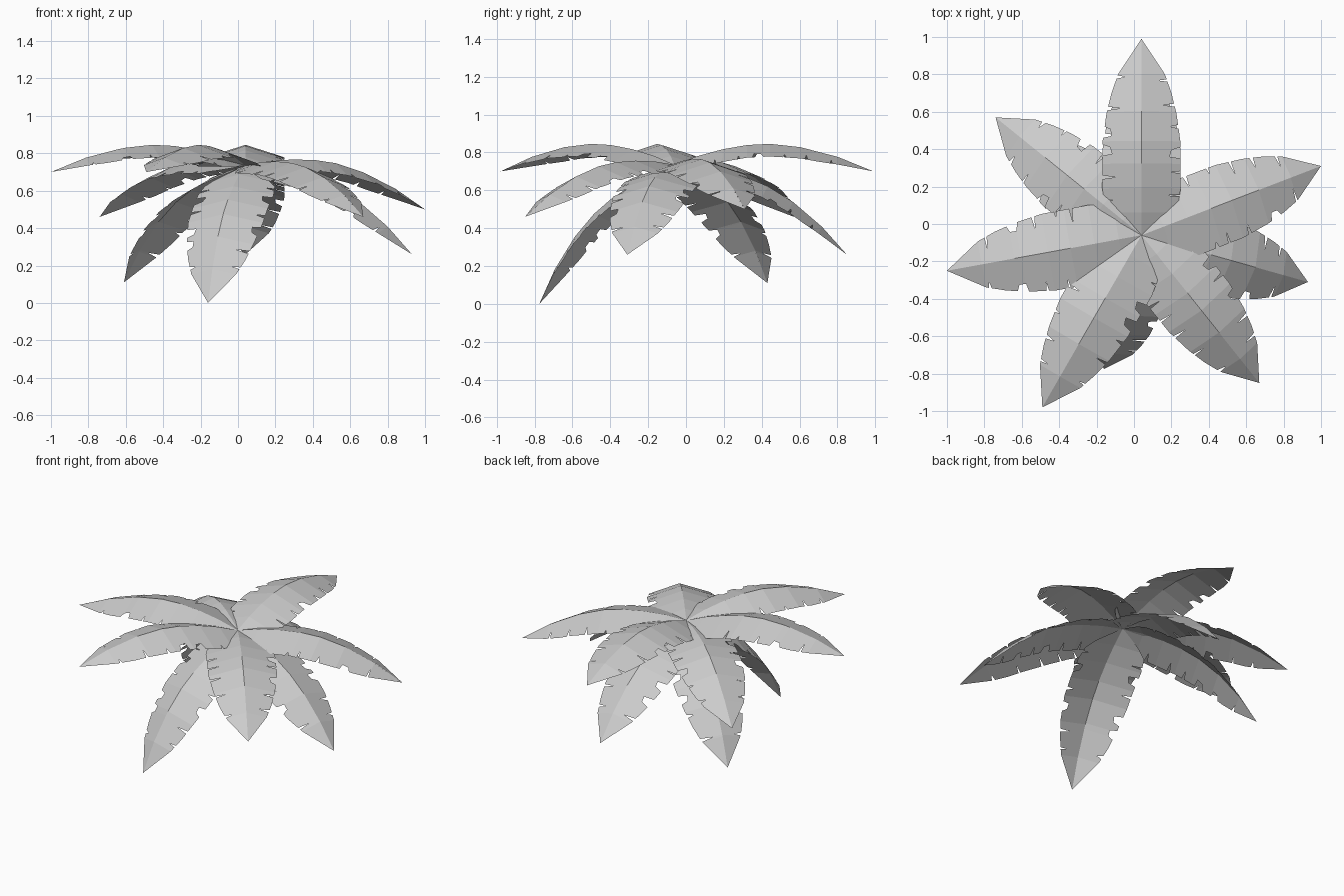
import bpy, bmesh, random
from mathutils import Vector

if "Cube" in bpy.data.objects:
    bpy.data.objects.remove(bpy.data.objects["Cube"])

random.seed(4)
CROWN = Vector((0.04, -0.06, 0.735))
LENGTH = 1.05

# arch of the midrib above the base-to-tip line, and half width of the blade
ARCH = [(0, 0), (.12, .05), (.25, .09), (.38, .117), (.5, .127),
        (.66, .115), (.86, .07), (1.05, 0)]
WIDTH = [(0, .005), (.04, .06), (.1, .14), (.16, .195), (.25, .21), (.5, .208),
         (.65, .187), (.76, .16), (.86, .125), (1.05, 0)]


def sample(table, s):
    for (a, u), (b, v) in zip(table, table[1:]):
        if s <= b:
            return u + (v - u) * (s - a) / (b - a)
    return table[-1][1]


def torn_edge():
    """Blade outline of one side, with narrow slits and wider tears."""
    pts = []
    spans = []
    for c in (.2, .33, .44, .56, .69, .83):
        c += random.uniform(-.025, .025)
        if random.random() < .35 and .3 < c < .8:
            depth, half = random.uniform(.04, .06), .03
            prof = [(-half, 0), (-half * .7, depth), (half * .5, depth * .8), (half, 0)]
        else:
            depth, half = random.uniform(.03, .075), random.uniform(.005, .011)
            prof = [(-half, 0), (0, depth), (half, 0)]
        spans.append((c - half, c + half))
        pts += [(c + d, sample(WIDTH, c + d) - cut) for d, cut in prof]
    for s in sorted({p[0] for p in WIDTH} | {p[0] for p in ARCH}):
        if not any(a - .004 < s < b + .004 for a, b in spans):
            pts.append((s, sample(WIDTH, s)))
    return sorted(pts)


def leaf(name, tip):
    tip = Vector(tip)
    along = tip - CROWN
    k = along.length / LENGTH
    along.normalize()
    side = along.cross(Vector((0, 0, 1))).normalized()
    up = side.cross(along)

    def place(s, w, sgn):
        h = sample(ARCH, s) - .32 * w
        return CROWN + along * (s * k) + side * (w * sgn) + up * h

    bm = bmesh.new()
    for sgn in (-1, 1):
        prev = None
        for s, w in torn_edge():
            cur = (bm.verts.new(place(s, 0, sgn)), bm.verts.new(place(s, w, sgn)))
            if prev:
                loop = [prev[0], cur[0], cur[1], prev[1]]
                bm.faces.new(loop if sgn < 0 else loop[::-1])
            prev = cur
    bmesh.ops.remove_doubles(bm, verts=bm.verts, dist=.0005)
    # keep the upper side of every blade facing up
    for f in bm.faces:
        f.normal_update()
        if f.normal.dot(up) < 0:
            f.normal_flip()
    mesh = bpy.data.meshes.new(name)
    bm.to_mesh(mesh)
    bm.free()
    bpy.context.collection.objects.link(bpy.data.objects.new(name, mesh))


# three tiers of leaves, given by their tips
TIERS = {
    "upper_leaf": [(.04, .99, .70), (-.49, -.98, .70), (-1.0, -.25, .70)],
    "middle_leaf": [(1.0, .31, .50), (.67, -.85, .46), (-.74, .57, .46)],
    "lower_leaf": [(.93, -.31, .26), (-.16, -.775, 0), (-.61, .43, .11), (.04, .85, .26)],
}
for name, tips in TIERS.items():
    for i, tip in enumerate(tips):
        leaf(f"{name}_{i + 1}", tip)
